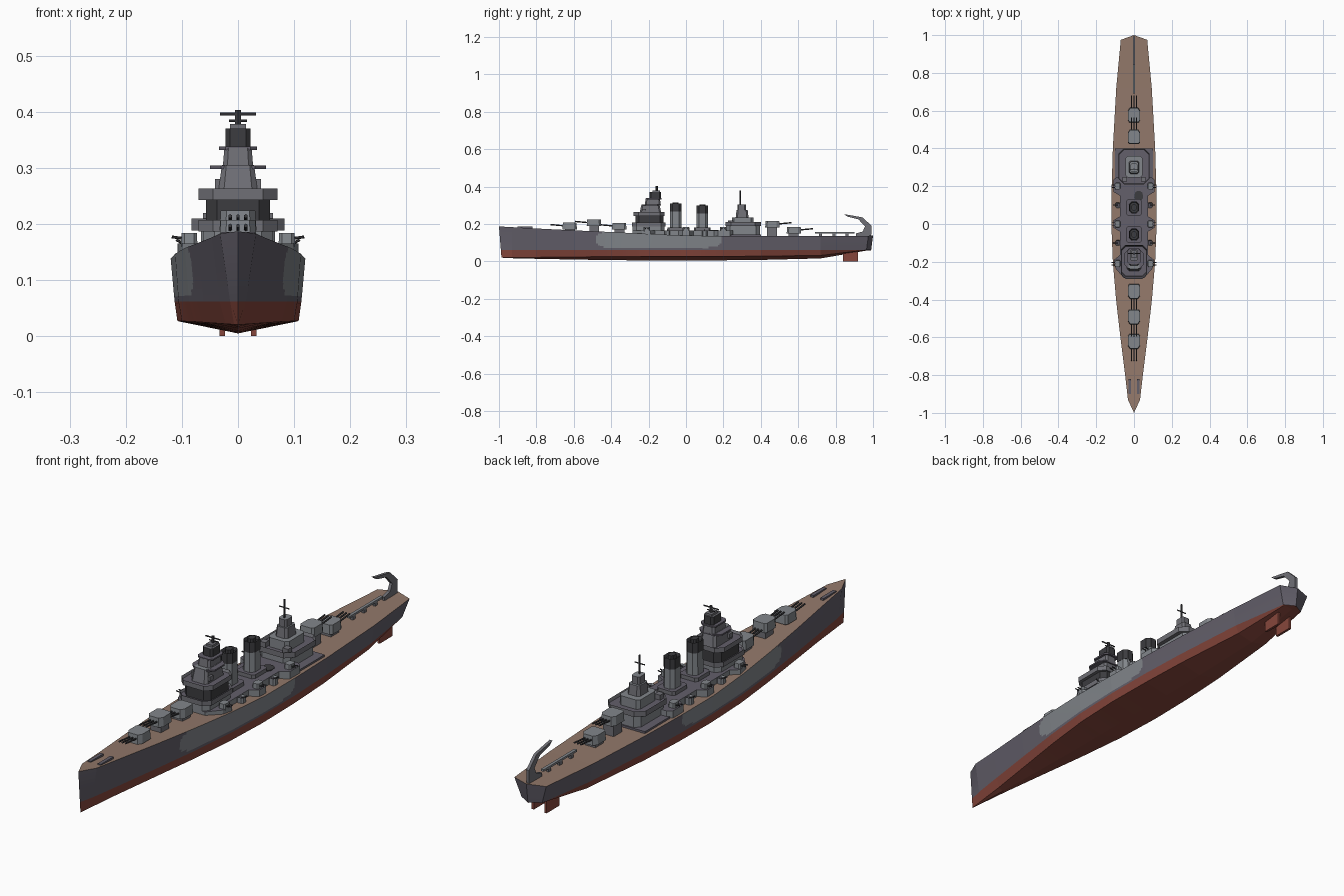
import bpy, bmesh, math
from mathutils import Vector, Matrix

if "Cube" in bpy.data.objects:
    bpy.data.objects.remove(bpy.data.objects["Cube"])


def material(name, rgb):
    m = bpy.data.materials.new(name)
    m.diffuse_color = (*rgb, 1)
    m.use_nodes = True
    m.node_tree.nodes["Principled BSDF"].inputs["Base Color"].default_value = m.diffuse_color
    return m


GREY = material("hull grey", (0.125, 0.115, 0.145))
LIGHT = material("light grey", (0.225, 0.24, 0.26))
WOOD = material("deck brown", (0.29, 0.19, 0.145))
RED = material("bottom red", (0.24, 0.062, 0.045))
DARK = material("dark grey", (0.045, 0.045, 0.05))
MID = material("middle grey", (0.16, 0.16, 0.18))


def make(name, bm, *mats):
    bmesh.ops.recalc_face_normals(bm, faces=bm.faces)
    me = bpy.data.meshes.new(name)
    bm.to_mesh(me)
    bm.free()
    for m in mats:
        me.materials.append(m)
    ob = bpy.data.objects.new(name, me)
    bpy.context.collection.objects.link(ob)
    return ob


def prism(name, half, z0, z1, side, top=None, taper=1.0, well=0.0, x=0, rot=0):
    """Upright solid from a mirrored half outline, with optional sunken top."""
    pts = half + [(-px, py) for px, py in reversed(half)]
    cy = (min(p[1] for p in pts) + max(p[1] for p in pts)) / 2
    bm = bmesh.new()
    lo = [bm.verts.new((px, py - cy, z0)) for px, py in pts]
    hi = [bm.verts.new((px * taper, (py - cy) * taper, z1)) for px, py in pts]
    n = len(pts)
    bm.faces.new(lo[::-1])
    cap = bm.faces.new(hi)
    for i in range(n):
        bm.faces.new((lo[i], lo[(i + 1) % n], hi[(i + 1) % n], hi[i]))
    cap.material_index = 1
    bm.normal_update()
    if well:
        ring = bmesh.ops.inset_region(bm, faces=[cap], thickness=0.005, depth=0)
        for f in ring["faces"]:
            f.material_index = 0
        bmesh.ops.translate(bm, verts=cap.verts, vec=(0, 0, -well))
    bm.transform(Matrix.Translation((x, cy, 0)) @ Matrix.Rotation(rot, 4, 'Z'))
    return make(name, bm, side, top or side)


def block(name, hw, y0, y1, z0, z1, side, top=None, cut=0.0, **kw):
    """Rectangular block with corners cut off by the given amount."""
    if cut:
        half = [(hw - cut, y0), (hw, y0 + cut), (hw, y1 - cut), (hw - cut, y1)]
    else:
        half = [(hw, y0), (hw, y1)]
    return prism(name, half, z0, z1, side, top, **kw)


def rod(name, a, b, r, mat, sides=6):
    a, b = Vector(a), Vector(b)
    bm = bmesh.new()
    bmesh.ops.create_cone(bm, cap_ends=True, segments=sides, radius1=r, radius2=r, depth=(b - a).length)
    bm.transform(Matrix.Translation((a + b) / 2) @ (b - a).to_track_quat('Z', 'Y').to_matrix().to_4x4())
    return make(name, bm, mat)


# Hull stations: y, deck half width, deck z, waterline half width, chine half width, chine z, keel z
WATER = 0.062
ST = [(-1.0, 0, .187, 0, 0, .021, .02), (-.93, .032, .183, .014, .007, .021, .017),
      (-.8, .047, .176, .033, .022, .022, .014), (-.6, .072, .166, .061, .050, .024, .01),
      (-.4, .095, .157, .087, .078, .026, .007), (-.2, .112, .147, .106, .100, .027, .005),
      (0, .12, .138, .113, .108, .027, .005), (.2, .118, .136, .112, .105, .027, .006),
      (.4, .112, .135, .104, .096, .028, .008), (.72, .094, .135, .082, .068, .032, .016),
      (.975, .07, .137, .045, .04, .061, .058), (1.0, 0, .138, 0, 0, .061, .058)]


def station(y):
    for a, b in zip(ST, ST[1:]):
        if a[0] <= y <= b[0]:
            t = (y - a[0]) / (b[0] - a[0])
            return [p + (q - p) * t for p, q in zip(a, b)]


def section(y, rows=9):
    y, dw, dz, ww, cw, cz, kz = station(y)
    out = [(0, kz), (cw, cz)]
    out += [(ww + (dw - ww) * i / rows, WATER + (dz - WATER) * i / rows) for i in range(rows + 1)]
    out.append((0, dz))
    rake = 0.015 if y <= -.999 else (-0.018 if y >= .97 else 0)
    return [Vector((x, y + rake * (1 - z / dz), z)) for x, z in out]


def hull_index(f):
    c = f.calc_center_median()
    if f.normal.z > 0.8:
        return 1
    if c.z < WATER:
        return 2
    # Rounded pale camouflage patch amidships
    return 3 if abs((c.y + .145) / .335) ** 4 + abs((c.z - .117) / .048) ** 4 < 1 else 0


ys = sorted({s[0] for s in ST} | {round(-.5 + .01 * i, 2) for i in range(71)})
bm = bmesh.new()
for s in (1, -1):
    grid = [[bm.verts.new((p.x * s, p.y, p.z)) for p in section(y)] for y in ys]
    for a, b in zip(grid, grid[1:]):
        for i in range(len(a) - 1):
            bm.faces.new((a[i], a[i + 1], b[i + 1], b[i]))
bmesh.ops.remove_doubles(bm, verts=bm.verts, dist=0.00005)
bmesh.ops.dissolve_degenerate(bm, edges=bm.edges, dist=0.00005)
bmesh.ops.recalc_face_normals(bm, faces=bm.faces)
for f in bm.faces:
    f.material_index = hull_index(f)
make("hull", bm, GREY, WOOD, RED, LIGHT)

# Rudders, and anchor plates on the foredeck
for s in (1, -1):
    block("rudder", .005, .84, .92, 0, .068, RED, x=s * .028)
    block("anchor_plate", .007, -.9, -.82, .172, .1855, GREY, x=s * .022)

# Midships deckhouse with gun sponsons
prism("midships_deckhouse", [(.055, -.285), (.098, -.235), (.106, -.19), (.075, -.165), (.075, -.04),
      (.108, -.02), (.108, .02), (.075, .04), (.075, .15), (.108, .17), (.108, .235), (.09, .25)],
      .12, .165, LIGHT, GREY)
block("aft_deck_plate", .1, .24, .4, .125, .143, GREY)
prism("dark_deck_patch", [(.012, .12), (.024, .14), (.02, .165), (.008, .175)], .164, .168, DARK, x=.025)

# Forward bridge: stacked tiers, narrowing to the director
block("bridge_base", .062, -.285, -.115, .16, .19, LIGHT, GREY, cut=.02)
block("bridge_lower_platform", .07, -.29, -.11, .187, .207, MID, GREY, cut=.025, well=.008)
block("bridge_dark_house", .057, -.27, -.12, .195, .245, DARK, cut=.02)
block("bridge_upper_platform", .07, -.28, -.115, .243, .263, MID, GREY, cut=.025, well=.01)
block("bridge_tower", .036, -.25, -.13, .25, .305, MID, LIGHT, cut=.01, taper=.8)
block("tower_lower_platform", .05, -.235, -.135, .298, .304, GREY, cut=.02)
block("tower_upper_house", .027, -.22, -.135, .303, .335, MID, LIGHT, cut=.008, taper=.9)
block("tower_upper_platform", .034, -.215, -.13, .332, .338, GREY, cut=.012)
block("tower_top", .022, -.195, -.135, .337, .37, DARK, MID, cut=.008)
block("director", .014, -.18, -.14, .37, .378, MID)
rod("fore_mast", (0, -.157, .37), (0, -.157, .403), .006, DARK)
rod("fore_rangefinder", (-.032, -.157, .396), (.032, -.157, .396), .003, DARK)
rod("fore_yard", (-.016, -.157, .384), (.016, -.157, .384), .0025, DARK)

# Aft superstructure
block("aft_house", .066, .215, .395, .13, .195, LIGHT, GREY, cut=.02)
block("aft_platform", .083, .21, .4, .188, .21, MID, GREY, cut=.03, well=.012)
block("aft_upper_house", .045, .245, .36, .195, .235, LIGHT, LIGHT, cut=.012)
block("aft_tower", .028, .265, .335, .23, .275, MID, LIGHT, cut=.01, taper=.85)
block("aft_director", .018, .275, .32, .27, .305, MID, LIGHT, cut=.006)
rod("aft_mast", (0, .29, .3), (0, .29, .378), .0035, DARK)
rod("aft_yard", (-.022, .29, .345), (.022, .29, .345), .0025, DARK)

# Funnels with dark caps
for y, top in ((-.055, .315), (.087, .305)):
    block("funnel", .026, y - .032, y + .032, .16, top - .045, LIGHT, cut=.014, taper=.94)
    block("funnel_cap", .0255, y - .031, y + .031, top - .048, top - .006, DARK, cut=.014, well=.012)
    block("funnel_grating", .012, y - .016, y + .016, top - .02, top, DARK, cut=.006)
    block("funnel_house", .04, y - .045, y + .045, .16, .18, MID, GREY, cut=.01)


def turret(y, z, d):
    """Triple gun turret facing along d (-1 forward, 1 aft)."""
    half = [(.022, -.041), (.033, -.024), (.033, .027), (.025, .037)]
    half = [(px, y - d * py) for px, py in half]
    prism("turret_ring", [(.023, y - .026), (.023, y + .026)], .13, z + .004, MID)
    prism("turret_house", half, z, z + .036, LIGHT, taper=.93)
    for gx in (-.014, 0, .014):
        rod("main_gun", (gx, y + d * .03, z + .019), (gx, y + d * .104, z + .026), .0036, DARK)


for y, z, d in ((-.62, .171, -1), (-.49, .188, -1), (-.355, .17, -1), (.46, .181, 1), (.575, .149, 1)):
    turret(y, z, d)

# Secondary twin mounts on both beams, and light guns on the deckhouse
for s in (1, -1):
    for y in (-.21, 0, .2):
        block("side_mount", .015, y - .019, y + .019, .16, .184, LIGHT, cut=.006, x=s * .087, taper=.9)
        for g in (-.007, .007):
            rod("side_gun", (s * .095, y + g, .174), (s * .118, y + g, .177), .0025, DARK)
    for y in (-.1, .1):
        block("deck_tub", .014, y - .014, y + .014, .135, .165, LIGHT, GREY, cut=.006, x=s * .085, well=.006)
        rod("light_gun", (s * .085, y, .158), (s * .11, y, .172), .0025, DARK)
    block("rangefinder_tub", .011, -.235, -.213, .262, .28, MID, x=s * .03)
    block("aft_tub", .012, .225, .25, .2, .22, MID, x=s * .05)

# Catapult on the quarterdeck
block("catapult", .006, .69, .9, .15, .158, LIGHT)
for y in (.72, .79, .86):
    block("catapult_post", .005, y - .008, y + .008, .13, .152, MID)

# Curved stern crane
profile = [(.99, .13), (.992, .19), (.945, .235), (.845, .253), (.862, .24), (.922, .225),
           (.957, .187), (.945, .16), (.91, .15), (.91, .13)]
bm = bmesh.new()
face = bm.faces.new([bm.verts.new((-.006, y, z)) for y, z in profile])
side = bmesh.ops.extrude_face_region(bm, geom=[face])["geom"]
bmesh.ops.translate(bm, verts=[v for v in side if isinstance(v, bmesh.types.BMVert)], vec=(.012, 0, 0))
make("stern_crane", bm, MID)
